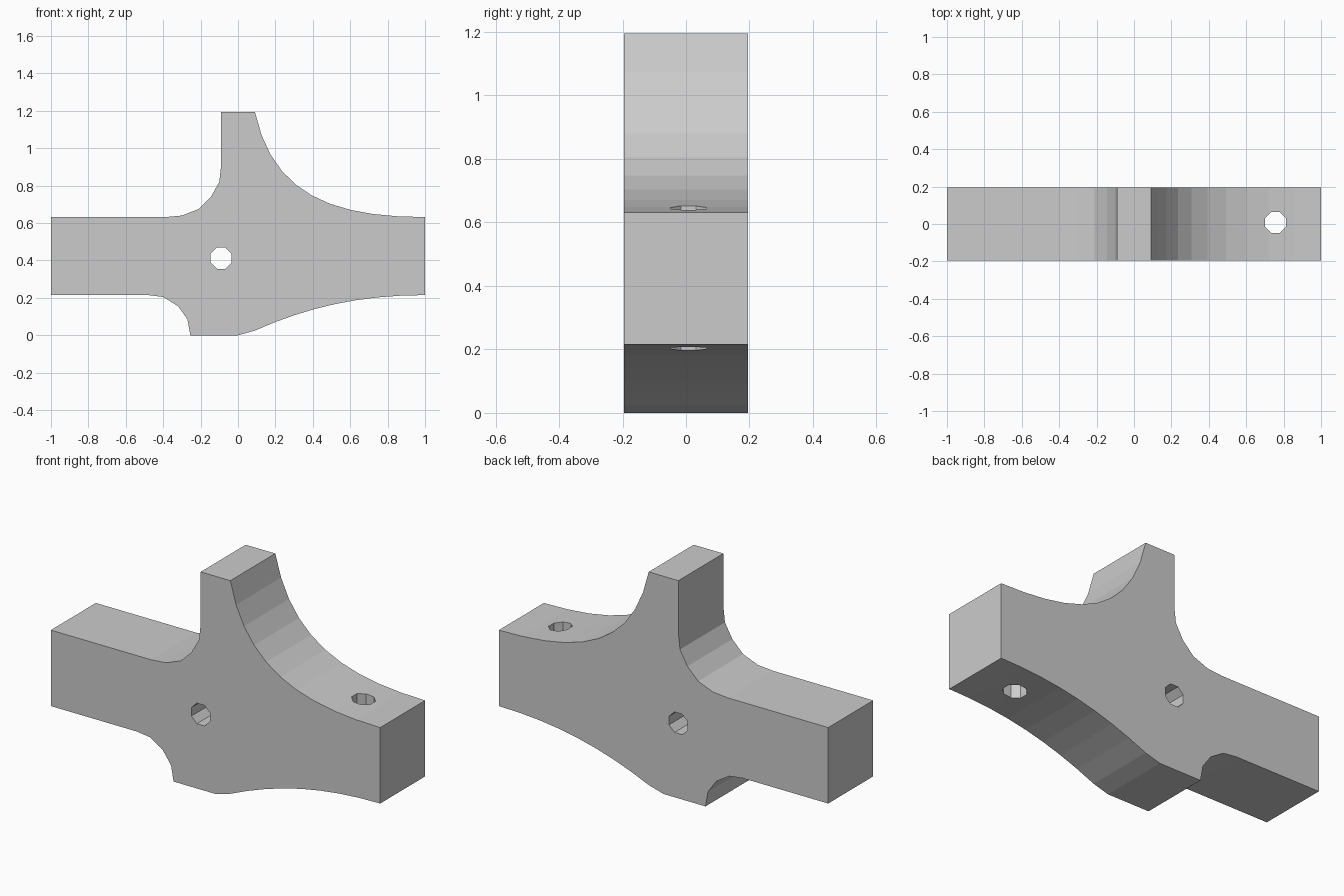
import bpy, bmesh, math
from mathutils import Vector
from mathutils.geometry import interpolate_bezier

cube = bpy.data.objects.get("Cube")
if cube:
    bpy.data.objects.remove(cube, do_unlink=True)

HALF_DEPTH = 0.195
HOLE_RADIUS = 0.061

grey = bpy.data.materials.new("plain_grey")
grey.use_nodes = True
colour = (0.6, 0.6, 0.6, 1)
grey.diffuse_color = colour
grey.node_tree.nodes["Principled BSDF"].inputs["Base Color"].default_value = colour


def sweep(steps, *controls):
    """Points (x, z) along a cubic curve given by four control points."""
    points = interpolate_bezier(*[Vector((x, z, 0)) for x, z in controls], steps)
    return [(p.x, p.y) for p in points]


def extrude_profile(name, profile):
    """Solid with an (x, z) outline, extruded through the depth."""
    bm = bmesh.new()
    face = bm.faces.new([bm.verts.new((x, -HALF_DEPTH, z)) for x, z in profile])
    made = bmesh.ops.extrude_face_region(bm, geom=[face])["geom"]
    verts = [v for v in made if isinstance(v, bmesh.types.BMVert)]
    bmesh.ops.translate(bm, verts=verts, vec=(0, 2 * HALF_DEPTH, 0))
    bmesh.ops.recalc_face_normals(bm, faces=bm.faces)
    mesh = bpy.data.meshes.new(name)
    bm.to_mesh(mesh)
    bm.free()
    mesh.materials.append(grey)
    obj = bpy.data.objects.new(name, mesh)
    bpy.context.collection.objects.link(obj)
    return obj


def drill(target, location, rotation):
    """Cut an eight-sided through hole."""
    bpy.ops.mesh.primitive_cylinder_add(vertices=8, radius=HOLE_RADIUS, depth=1,
                                        location=location, rotation=rotation)
    cutter = bpy.context.object
    cutter.name = "hole_cutter"
    cutter.hide_render = True
    cutter.data.materials.append(grey)
    mod = target.modifiers.new("hole", "BOOLEAN")
    mod.operation = "DIFFERENCE"
    mod.solver = "EXACT"
    mod.object = cutter
    bpy.context.view_layer.objects.active = target
    bpy.ops.object.modifier_apply(modifier=mod.name)
    bpy.data.objects.remove(cutter, do_unlink=True)


# Outline, clockwise from the top of the upright
right_shoulder = sweep(11, (0.09, 1.195), (0.185, 0.755), (0.5, 0.632), (1, 0.632))
right_belly = sweep(9, (1, 0.215), (0.65, 0.215), (0.37, 0.15), (0.09, 0.025))
foot = [(0.0, 0.0), (-0.255, 0.0)]
left_belly = [(-0.27, 0.085), (-0.32, 0.155), (-0.4, 0.205), (-0.48, 0.215)]
left_arm = [(-1, 0.215), (-1, 0.632)]
left_shoulder = [(-0.39, 0.632), (-0.3, 0.64), (-0.21, 0.675), (-0.145, 0.74),
                 (-0.1, 0.82), (-0.09, 0.91), (-0.09, 1.195)]

body = extrude_profile("bracket_body", right_shoulder + right_belly + foot
                       + left_belly + left_arm + left_shoulder)

# Cross hole through the middle and upright hole through the right arm
turn = math.pi / 8
drill(body, (-0.09, 0, 0.412), (math.pi / 2, turn, 0))
drill(body, (0.757, 0.008, 0.4), (0, 0, turn))
